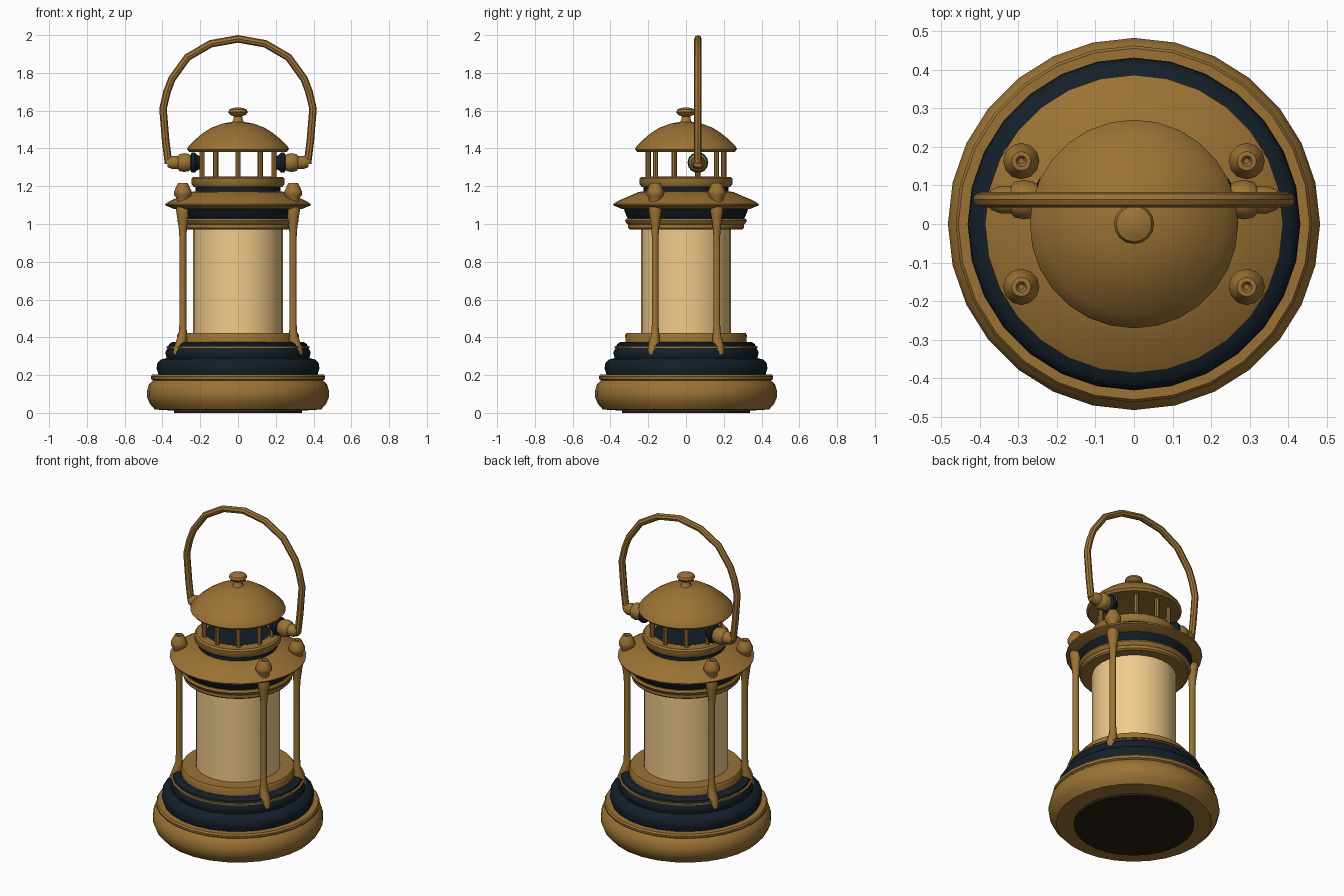
import bpy, bmesh, math
from mathutils import Vector, Matrix

if "Cube" in bpy.data.objects:
    bpy.data.objects.remove(bpy.data.objects["Cube"])


def material(name, rgb):
    m = bpy.data.materials.new(name)
    m.diffuse_color = (*rgb, 1)
    m.use_nodes = True
    m.node_tree.nodes["Principled BSDF"].inputs["Base Color"].default_value = m.diffuse_color
    return m


BRASS = material("brass", (0.33, 0.17, 0.035))
NAVY = material("navy", (0.007, 0.014, 0.022))
GLASS = material("warm_glass", (0.88, 0.60, 0.26))
DARK = material("dark_base", (0.022, 0.015, 0.008))


def finish(bm, name, mat, angle=40):
    bmesh.ops.remove_doubles(bm, verts=bm.verts, dist=1e-5)
    bmesh.ops.recalc_face_normals(bm, faces=bm.faces)
    me = bpy.data.meshes.new(name)
    bm.to_mesh(me)
    bm.free()
    me.materials.append(mat)
    for p in me.polygons:
        p.use_smooth = True
    me.set_sharp_from_angle(angle=math.radians(angle))
    ob = bpy.data.objects.new(name, me)
    bpy.context.collection.objects.link(ob)
    return ob


def sweep(name, rings, mat, sides):
    """Skin round sections: rings = [(centre, radius, u axis, v axis)], ends capped."""
    bm = bmesh.new()
    loops = []
    for c, r, u, v in rings:
        loops.append([bm.verts.new(c + r * (math.cos(a) * u + math.sin(a) * v))
                      for a in (2 * math.pi * i / sides for i in range(sides))])
    for a, b in zip(loops, loops[1:]):
        for i in range(sides):
            j = (i + 1) % sides
            bm.faces.new((a[i], a[j], b[j], b[i]))
    bm.faces.new(loops[0][::-1])
    bm.faces.new(loops[-1])
    return finish(bm, name, mat)


X, Y, Z = Vector((1, 0, 0)), Vector((0, 1, 0)), Vector((0, 0, 1))


def lathe(name, profile, mat, sides=28, at=(0, 0, 0), axis=Z):
    """Turn (radius, height) points about an axis."""
    u = Y if abs(axis.x) > 0.5 else X
    v = axis.cross(u)
    o = Vector(at)
    return sweep(name, [(o + h * axis, max(r, 0.001), u, v) for r, h in profile], mat, sides)


# Base
lathe("foot_pad", [(.34, 0), (.34, .02)], DARK)
lathe("base", [(.34, .012), (.44, .018), (.468, .05), (.482, .085), (.482, .115), (.472, .15),
               (.45, .172), (.46, .178), (.462, .192), (.455, .202), (.40, .202)], BRASS)
lathe("base_steps", [(.42, .20), (.431, .235), (.428, .262), (.41, .282), (.378, .29), (.383, .31),
                     (.383, .325), (.372, .345), (.365, .365), (.345, .376), (.30, .376)], NAVY)
lathe("base_trim", [(.36, .341), (.379, .344), (.379, .352), (.36, .355)], BRASS)
lathe("lower_collar", [(.32, .36), (.322, .412), (.315, .424), (.22, .424)], BRASS)

# Glass chimney
lathe("glass", [(.237, .40), (.237, .99)], GLASS, 32)

# Upper collar and brim
lathe("upper_collar", [(.22, .975), (.30, .972), (.308, .98), (.308, .998), (.316, 1.005),
                       (.322, 1.018), (.315, 1.03), (.28, 1.03)], BRASS)
lathe("collar_band", [(.30, 1.025), (.312, 1.035), (.328, 1.075), (.30, 1.09)], NAVY)
lathe("brim", [(.30, 1.075), (.34, 1.08), (.384, 1.098), (.386, 1.106), (.355, 1.125),
               (.30, 1.148), (.25, 1.17), (.19, 1.175)], BRASS)
lathe("neck", [(.225, 1.16), (.225, 1.20)], NAVY)
lathe("vent_ring", [(.21, 1.195), (.235, 1.197), (.245, 1.21), (.245, 1.24), (.236, 1.25),
                    (.18, 1.25), (.18, 1.22)], BRASS)
lathe("vent_floor", [(.182, 1.21), (.182, 1.251)], NAVY)

# Vent posts
for i in range(10):
    a = 2 * math.pi * i / 10 - math.pi / 2
    lathe(f"vent_post_{i}", [(.014, 1.245), (.014, 1.40)], BRASS, 8,
          (.2 * math.cos(a), .2 * math.sin(a), 0))

# Domed cap and knob
lathe("dome", [(.001, 1.42), (.22, 1.385), (.258, 1.382), (.270, 1.395), (.265, 1.408), (.235, 1.44),
               (.19, 1.478), (.14, 1.51), (.085, 1.531), (.03, 1.541), (.001, 1.543)], BRASS)
lathe("knob", [(.038, 1.535), (.026, 1.548), (.022, 1.57), (.042, 1.578), (.052, 1.592),
               (.046, 1.606), (.025, 1.615), (.001, 1.617)], BRASS, 16)

# Corner pillars with splayed spike feet, and finials on the brim
for sx in (-1, 1):
    for sy in (-1, 1):
        c = Vector((.292 * sx, .163 * sy, 0))
        out = c.normalized()
        tag = ("left" if sx < 0 else "right") + ("_front" if sy < 0 else "_back")
        rows = [(.014, .31, .040), (.026, .335, .028), (.031, .37, .010), (.022, .42, .0),
                (.0185, .47, 0), (.0185, .93, 0), (.022, .98, 0), (.031, 1.04, 0),
                (.036, 1.075, 0), (.03, 1.10, 0)]
        sweep("pillar_" + tag, [(c + out * d + Z * z, r, X, Y) for r, z, d in rows], BRASS, 10)
        lathe("finial_" + tag, [(.032, 1.11), (.032, 1.135), (.047, 1.155), (.047, 1.172), (.034, 1.20),
                                (.025, 1.217), (.014, 1.218), (.007, 1.205)], BRASS, 12, c)

# Handle pivots
HY = .063
for s in (-1, 1):
    tag = "left" if s < 0 else "right"
    lathe("pivot_washer_" + tag, [(.03, .195), (.045, .22), (.055, .228), (.055, .245), (.04, .252)],
          NAVY, 14, (0, HY, 1.325), X * s)
    lathe("pivot_" + tag, [(.038, .245), (.047, .262), (.051, .285), (.046, .31), (.036, .318),
                           (.036, .345), (.025, .372), (.001, .375)], BRASS, 14, (0, HY, 1.325), X * s)

# Bail handle: faceted arch, mirrored about x = 0
half = [(.368, 1.32), (.383, 1.44), (.397, 1.61), (.376, 1.70), (.350, 1.768), (.268, 1.882), (.145, 1.954)]
path = [Vector((-x, HY, z)) for x, z in half] + [Vector((0, HY, 1.98))] + \
       [Vector((x, HY, z)) for x, z in half[::-1]]
rings = []
for i, p in enumerate(path):
    t = (path[min(i + 1, len(path) - 1)] - path[max(i - 1, 0)]).normalized()
    rings.append((p, .02, Y, t.cross(Y)))
sweep("handle", rings, BRASS, 8)
